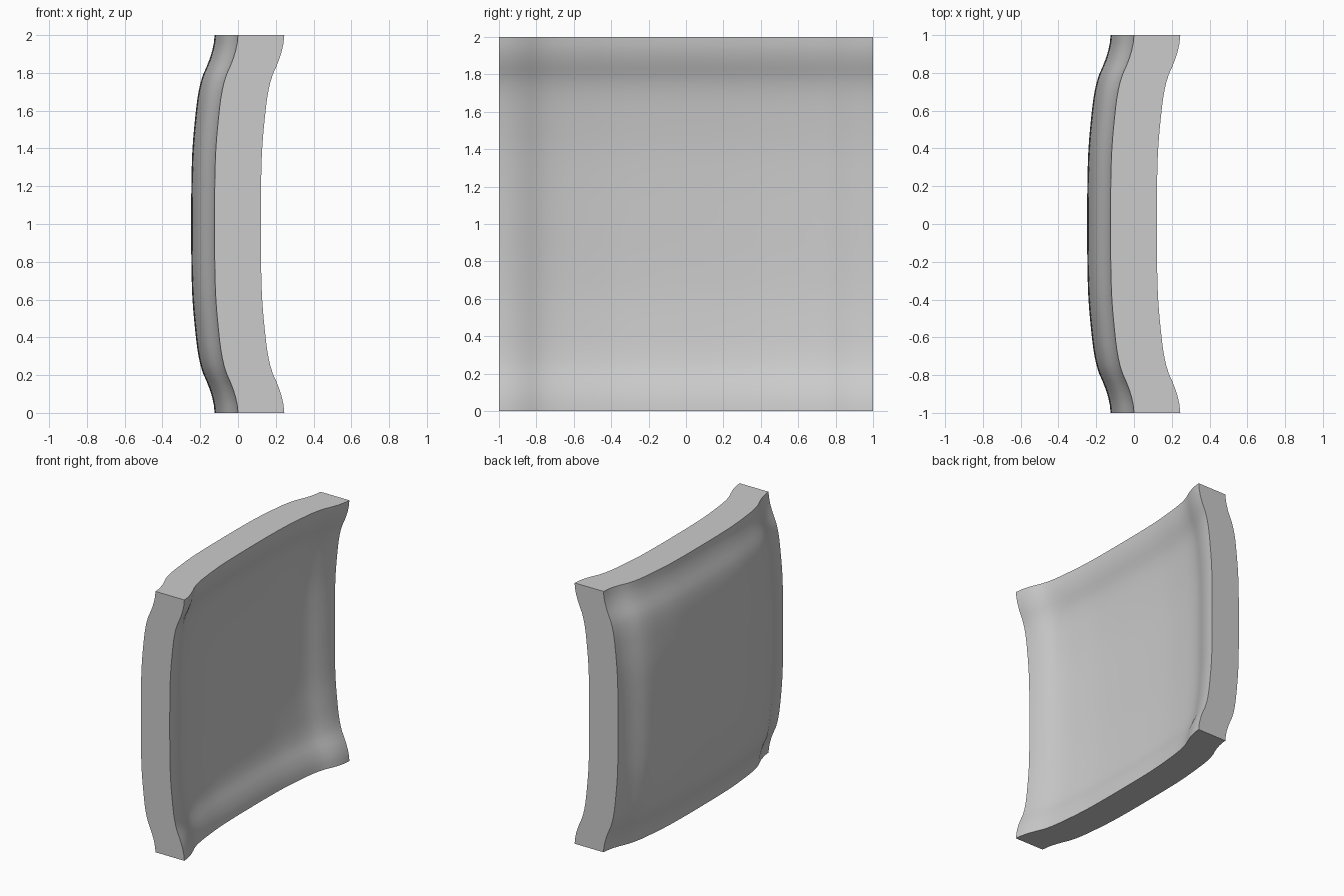
import bpy, bmesh, math
from mathutils import Vector

if "Cube" in bpy.data.objects:
    bpy.data.objects.remove(bpy.data.objects["Cube"], do_unlink=True)

DEPTH = 0.245      # constant thickness along x
BACK = -0.248      # rearmost point of the bulge
SEGMENTS = 48

# Rise of the sheet from its centre (0) to its rim (1)
RISE = [(0, 0), (0.2, 0.001), (0.4, 0.007), (0.6, 0.025), (0.7, 0.039),
        (0.78, 0.059), (0.86, 0.093), (0.94, 0.117), (1, 0.124)]


def slope(i):
    a, b = RISE[max(i - 1, 0)], RISE[min(i + 1, len(RISE) - 1)]
    return (b[1] - a[1]) / (b[0] - a[0])


def rise(t):
    """Smooth interpolation through the rise points."""
    t = min(abs(t), 1)
    i = max(k for k in range(len(RISE) - 1) if RISE[k][0] <= t)
    (t0, v0), (t1, v1) = RISE[i], RISE[i + 1]
    w = t1 - t0
    s = (t - t0) / w
    ease = s * s * (3 - 2 * s)
    return (v0 + (v1 - v0) * ease + w * slope(i) * s * (1 - s) ** 2
            - w * slope(i + 1) * s * s * (1 - s))


# Curved sheet: the rise is summed across both directions
bm = bmesh.new()
bmesh.ops.create_grid(bm, x_segments=SEGMENTS, y_segments=SEGMENTS, size=1)
for v in bm.verts:
    y, z = v.co.x, v.co.y
    v.co = Vector((BACK + rise(y) + rise(z), y, z + 1))

# Thicken straight along x, which keeps the four rims flat
front = bmesh.ops.extrude_face_region(bm, geom=bm.faces[:], use_keep_orig=True)
moved = [g for g in front["geom"] if isinstance(g, bmesh.types.BMVert)]
bmesh.ops.translate(bm, verts=moved, vec=(DEPTH, 0, 0))
bmesh.ops.recalc_face_normals(bm, faces=bm.faces[:])

mesh = bpy.data.meshes.new("curved_panel")
bm.to_mesh(mesh)
bm.free()
panel = bpy.data.objects.new("curved_panel", mesh)
bpy.context.collection.objects.link(panel)

# Plain grey finish
grey = bpy.data.materials.new("light_grey")
grey.use_nodes = True
colour = (0.6, 0.6, 0.6, 1)
grey.diffuse_color = colour
grey.node_tree.nodes["Principled BSDF"].inputs["Base Color"].default_value = colour
mesh.materials.append(grey)

# Smooth faces with crisp rim edges
bpy.context.view_layer.objects.active = panel
panel.select_set(True)
bpy.ops.object.shade_smooth_by_angle(angle=math.radians(35))
